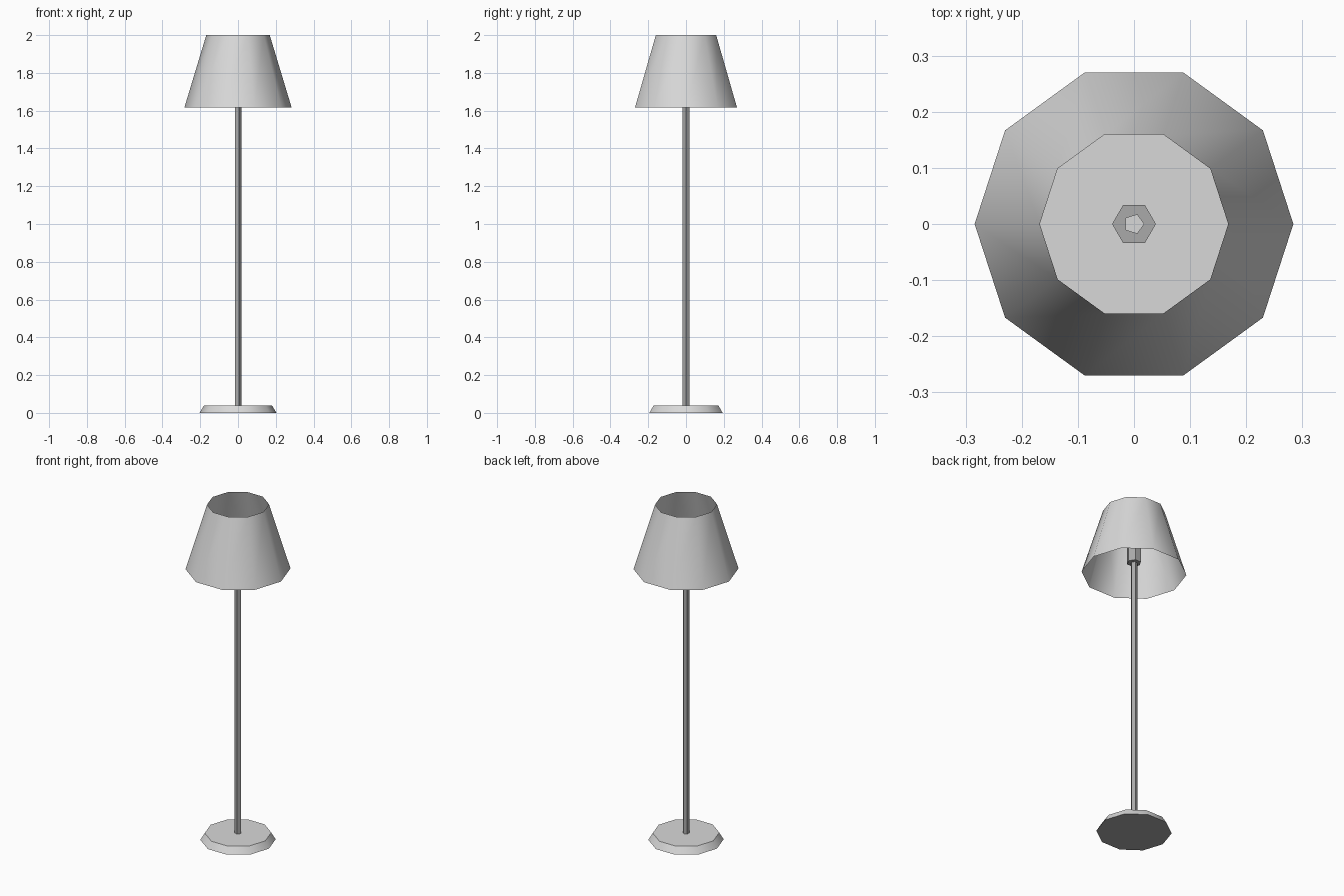
import bpy
import bmesh
from math import cos, sin, tau, radians

cube = bpy.data.objects.get("Cube")
if cube:
    bpy.data.objects.remove(cube, do_unlink=True)


def make_material(name, value):
    mat = bpy.data.materials.new(name)
    mat.use_nodes = True
    color = (value, value, value, 1)
    mat.diffuse_color = color
    mat.node_tree.nodes["Principled BSDF"].inputs["Base Color"].default_value = color
    return mat


light_grey = make_material("light grey", 0.69)
metal_grey = make_material("metal grey", 0.4)


def lathe(name, sides, profile, side, bottom=None, top=None):
    """Stack of regular polygons from (radius, height) pairs, first corner on +x.
    The ends are closed where a bottom or top material is given."""
    bm = bmesh.new()
    rings = [[bm.verts.new((r * cos(tau * i / sides), r * sin(tau * i / sides), z))
              for i in range(sides)] for r, z in profile]
    mats = [side]
    for low, high in zip(rings, rings[1:]):
        for i in range(sides):
            j = (i + 1) % sides
            bm.faces.new((low[i], low[j], high[j], high[i]))
    for cap, ring in ((bottom, rings[0][::-1]), (top, rings[-1])):
        if cap:
            if cap not in mats:
                mats.append(cap)
            bm.faces.new(ring).material_index = mats.index(cap)
    mesh = bpy.data.meshes.new(name)
    bm.to_mesh(mesh)
    bm.free()
    for mat in mats:
        mesh.materials.append(mat)
    obj = bpy.data.objects.new(name, mesh)
    bpy.context.collection.objects.link(obj)
    bpy.ops.object.select_all(action="DESELECT")
    obj.select_set(True)
    bpy.context.view_layer.objects.active = obj
    bpy.ops.object.shade_smooth_by_angle(angle=radians(40))


# Bevelled foot plate with a darker underside
lathe("base", 10, [(0.204, 0), (0.18, 0.04)], light_grey, bottom=metal_grey, top=light_grey)

# Slim pole with a pale end, reaching just through the socket
lathe("pole", 5, [(0.0185, 0.04), (0.0185, 1.803)], metal_grey, top=light_grey)

# Bulb socket inside the shade
lathe("socket", 6, [(0.039, 1.68), (0.039, 1.8)], metal_grey, bottom=metal_grey, top=metal_grey)

# Thin open shade
lathe("shade", 10, [(0.284, 1.616), (0.168, 2)], light_grey)
